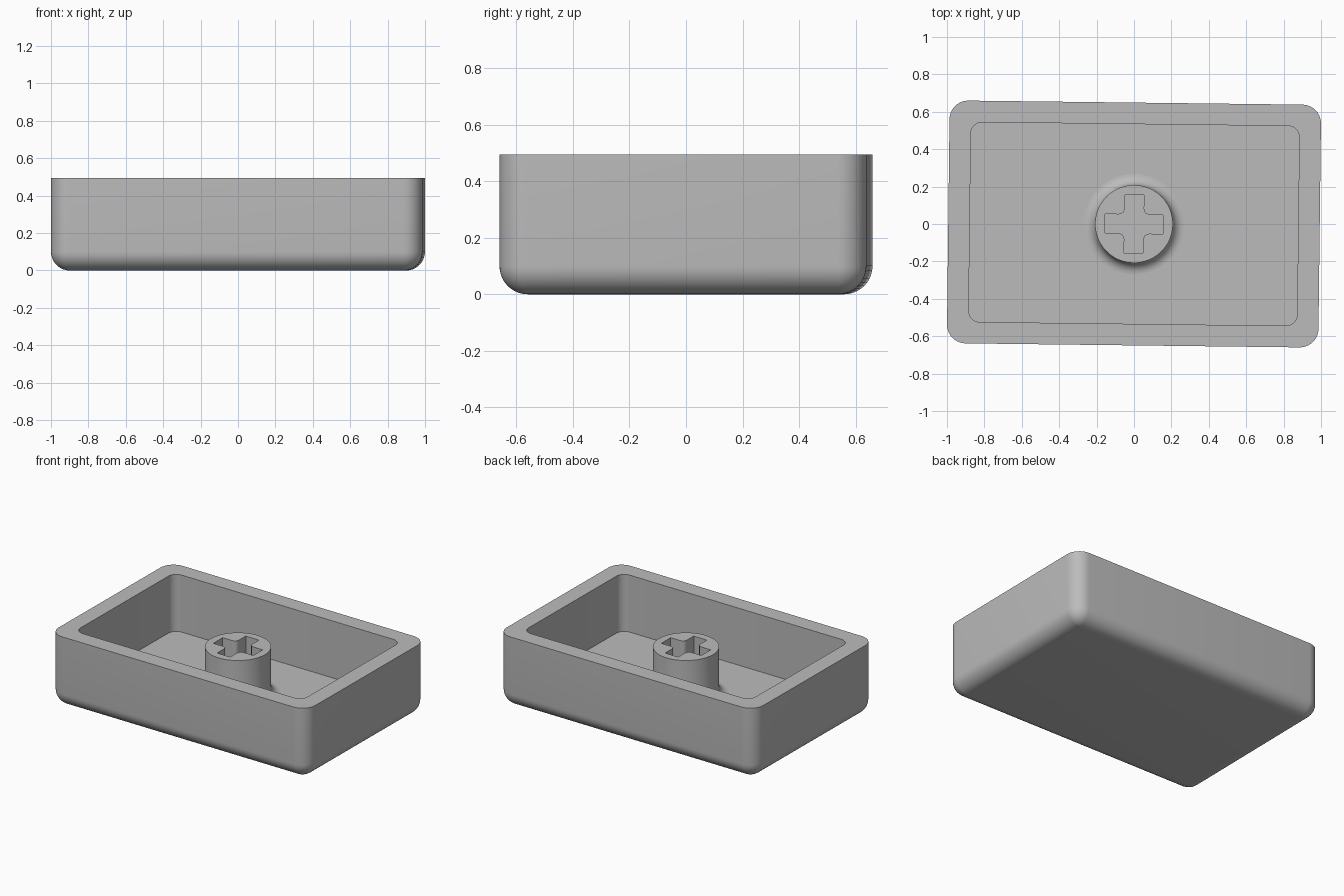
import bpy, bmesh
from math import sin, cos, pi, radians

cube = bpy.data.objects.get("Cube")
if cube:
    bpy.data.objects.remove(cube, do_unlink=True)

TILT = -0.012          # slight turn of the whole model about z
HX, HY = 0.993, 0.649  # outer half sizes
RIM, FLOOR, STEM_TOP = 0.495, 0.1, 0.425
ROUND = 0.1            # outer edge radius

grey = bpy.data.materials.new("light grey plastic")
grey.use_nodes = True
colour = (0.5, 0.5, 0.5, 1)
grey.diffuse_color = colour
grey.node_tree.nodes["Principled BSDF"].inputs["Base Color"].default_value = colour


def arc(cx, cy, r, start, end, steps):
    angles = [radians(start + (end - start) * i / steps) for i in range(steps + 1)]
    return [(cx + r * cos(a), cy + r * sin(a)) for a in angles]


def rounded_rect(hx, hy, r):
    points = []
    for k, (sx, sy) in enumerate([(1, 1), (-1, 1), (-1, -1), (1, -1)]):
        points += arc(sx * (hx - r), sy * (hy - r), r, 90 * k, 90 * k + 90, 10)
    return points


def plus_outline(length, width, r):
    quarter = [(length, width)]
    quarter += arc(width + r, width + r, r, 270, 180, 6)
    quarter += [(width, length)]
    points = []
    for _ in range(4):
        points += quarter
        quarter = [(-y, x) for x, y in quarter]
    return points


def ring(bm, outline, z):
    return [bm.verts.new((x, y, z)) for x, y in outline]


def skin(bm, rings):
    for low, high in zip(rings, rings[1:]):
        n = len(low)
        for i in range(n):
            j = (i + 1) % n
            bm.faces.new((low[i], low[j], high[j], high[i]))


def finish(bm, name):
    bmesh.ops.remove_doubles(bm, verts=bm.verts, dist=1e-5)
    bmesh.ops.recalc_face_normals(bm, faces=bm.faces)
    mesh = bpy.data.meshes.new(name)
    bm.to_mesh(mesh)
    bm.free()
    mesh.materials.append(grey)
    obj = bpy.data.objects.new(name, mesh)
    bpy.context.collection.objects.link(obj)
    obj.rotation_euler.z = TILT
    bpy.ops.object.select_all(action='DESELECT')
    obj.select_set(True)
    bpy.context.view_layer.objects.active = obj
    bpy.ops.object.shade_smooth_by_angle(angle=radians(35))


# Open tray: rounded underside, straight walls, flat rim, inner floor
bm = bmesh.new()
rings = []
for i in range(11):
    a = pi / 2 * i / 10
    inset = ROUND * (1 - sin(a))
    r = max(ROUND - inset, 1e-7)
    rings.append(ring(bm, rounded_rect(HX - inset, HY - inset, r), ROUND * (1 - cos(a))))
rings.append(ring(bm, rounded_rect(HX, HY, ROUND), RIM))
for z in (RIM, FLOOR):
    rings.append(ring(bm, rounded_rect(HX - 0.115, HY - 0.115, 0.06), z))
skin(bm, rings)
bm.faces.new(rings[-1])
# Underside spans the four corner points left by the zero radius
bm.faces.new(rings[0][::-1])
finish(bm, "tray")

# Round post with a flared foot and a plus-shaped socket
bm = bmesh.new()
profile = arc(0.268, FLOOR + 0.06, 0.06, 270, 180, 8) + [(0.208, STEM_TOP)]
rings = [ring(bm, arc(0, 0, r, 0, 354.375, 63), z) for r, z in profile]
skin(bm, rings)
plus = plus_outline(0.155, 0.051, 0.03)
socket = [ring(bm, plus, z) for z in (FLOOR, STEM_TOP)]
skin(bm, socket)
rim_edges = [e for e in bm.edges if all(abs(v.co.z - STEM_TOP) < 1e-6 for v in e.verts)]
bmesh.ops.triangle_fill(bm, edges=rim_edges, use_beauty=True, normal=(0, 0, 1))
finish(bm, "socket_post")
